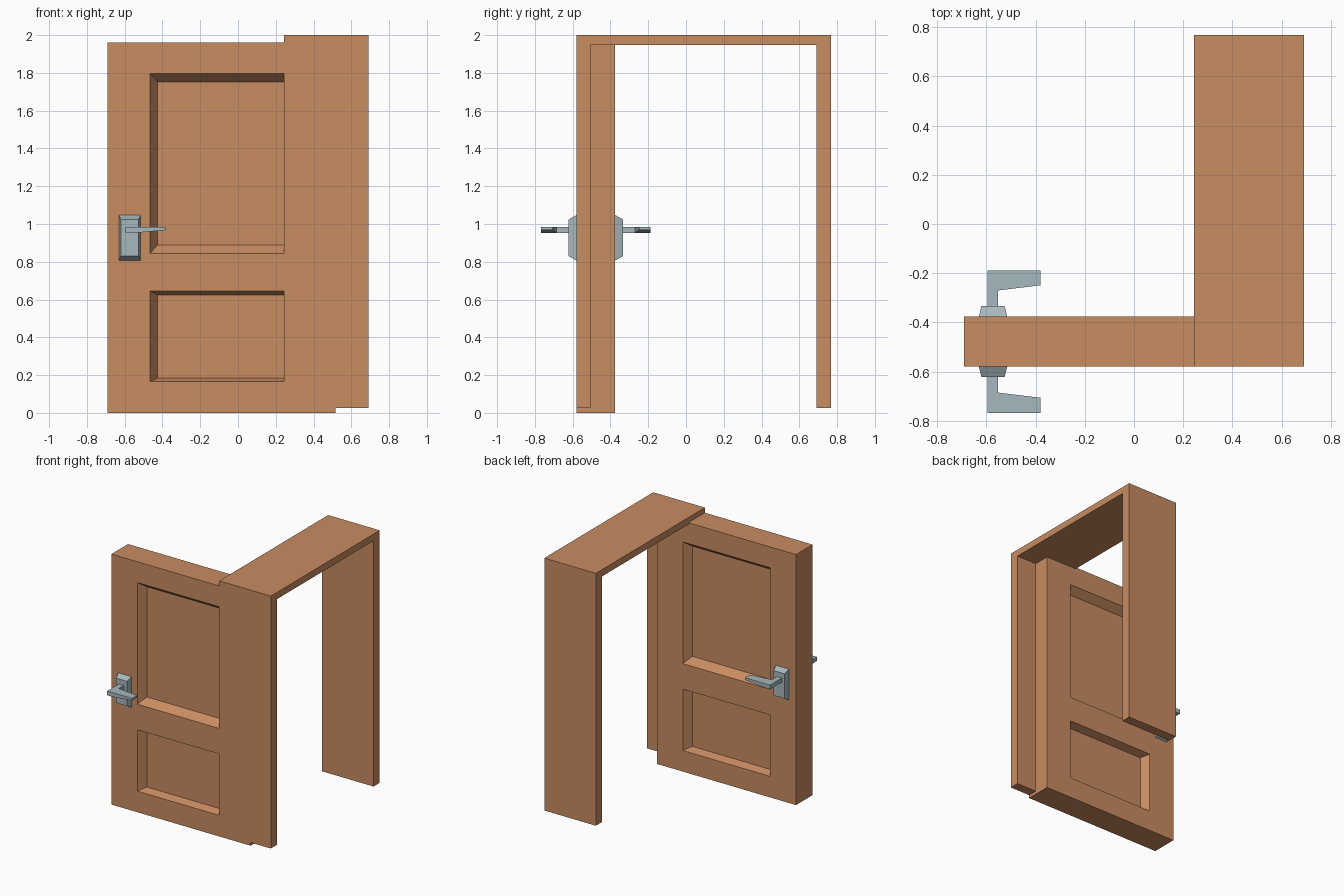
import bpy, bmesh

if "Cube" in bpy.data.objects:
    bpy.data.objects.remove(bpy.data.objects["Cube"])


def material(name, rgb):
    m = bpy.data.materials.new(name)
    m.diffuse_color = (*rgb, 1)
    m.use_nodes = True
    m.node_tree.nodes["Principled BSDF"].inputs["Base Color"].default_value = m.diffuse_color
    return m


WOOD = material("wood", (0.578, 0.262, 0.12))
METAL = material("metal", (0.38, 0.48, 0.51))


def finish(name, bm, mat):
    bmesh.ops.remove_doubles(bm, verts=bm.verts, dist=1e-5)
    bmesh.ops.recalc_face_normals(bm, faces=bm.faces)
    mesh = bpy.data.meshes.new(name)
    bm.to_mesh(mesh)
    bm.free()
    mesh.materials.append(mat)
    ob = bpy.data.objects.new(name, mesh)
    bpy.context.collection.objects.link(ob)
    return ob


def quad(bm, pts):
    return bm.faces.new([bm.verts.new(p) for p in pts])


def rect(x0, x1, z0, z1, y):
    return [(x0, y, z0), (x1, y, z0), (x1, y, z1), (x0, y, z1)]


def loft(bm, a, b, caps=True):
    for i in range(len(a)):
        j = (i + 1) % len(a)
        quad(bm, [a[i], a[j], b[j], b[i]])
    if caps:
        quad(bm, a)
        quad(bm, b)


# Door frame: U profile extruded along x
profile = [(-.58, .025), (-.505, .025), (-.505, 1.947), (.69, 1.947),
           (.69, .025), (.767, .025), (.767, 2), (-.58, 2)]
bm = bmesh.new()
loft(bm, [(.243, y, z) for y, z in profile], [(.69, y, z) for y, z in profile])
finish("door_frame", bm, WOOD)

# Door leaf: both faces carry two recessed panels with sloped borders
MID, HALF, DEPTH = -.4775, .1025, .06
xs = [-.69, -.465, .29, .515]
zs = [0, .165, .645, .845, 1.797, 1.96]
bevel = {1: (.04, .02), 3: (.04, .045)}   # panel row: border width in x, z
bm = bmesh.new()
for s in (-1, 1):
    y = MID + s * HALF
    for i in range(3):
        for k in range(5):
            x0, x1, z0, z1 = xs[i], xs[i + 1], zs[k], zs[k + 1]
            outer = rect(x0, x1, z0, z1, y)
            if i == 1 and k in bevel:
                bx, bz = bevel[k]
                inner = rect(x0 + bx, x1 - bx, z0 + bz, z1 - bz, y - s * DEPTH)
                loft(bm, outer, inner, caps=False)
                quad(bm, inner)
            else:
                quad(bm, outer)
ya, yb = MID - HALF, MID + HALF
for z in (zs[0], zs[-1]):
    for a, b in zip(xs, xs[1:]):
        quad(bm, [(a, ya, z), (b, ya, z), (b, yb, z), (a, yb, z)])
for x in (xs[0], xs[-1]):
    for a, b in zip(zs, zs[1:]):
        quad(bm, [(x, ya, a), (x, ya, b), (x, yb, b), (x, yb, a)])
bmesh.ops.remove_doubles(bm, verts=bm.verts, dist=1e-5)
bmesh.ops.dissolve_limit(bm, angle_limit=.01, verts=bm.verts, edges=bm.edges)
finish("door_leaf", bm, WOOD)

# Handles, mirrored to both faces
for s, side in ((-1, "front"), (1, "back")):
    def Y(d):
        return MID + s * (HALF + d)

    # Tapered back plate
    bm = bmesh.new()
    loft(bm, rect(-.63, -.515, .807, 1.047, Y(0)),
         rect(-.62, -.526, .83, 1.024, Y(.042)))
    finish(side + "_handle_plate", bm, METAL)

    # L-shaped lever, underside rising towards the tip
    bm = bmesh.new()
    root = rect(-.596, -.553, .952, .985, Y(.042))
    elbow = rect(-.596, -.553, .952, .985, Y(.105))
    end = rect(-.596, -.553, .952, .985, Y(.187))
    tip_in = [(-.38, Y(.126), .968), (-.38, Y(.126), .985)]
    tip_out = [(-.38, Y(.187), .968), (-.38, Y(.187), .985)]
    loft(bm, root, elbow, caps=False)
    quad(bm, root)
    for i, j in ((0, 1), (2, 3), (3, 0)):
        quad(bm, [elbow[i], elbow[j], end[j], end[i]])
    quad(bm, end)
    loft(bm, [elbow[1], elbow[2], end[2], end[1]],
         [tip_in[0], tip_in[1], tip_out[1], tip_out[0]], caps=False)
    quad(bm, [tip_in[0], tip_in[1], tip_out[1], tip_out[0]])
    finish(side + "_handle_lever", bm, METAL)
